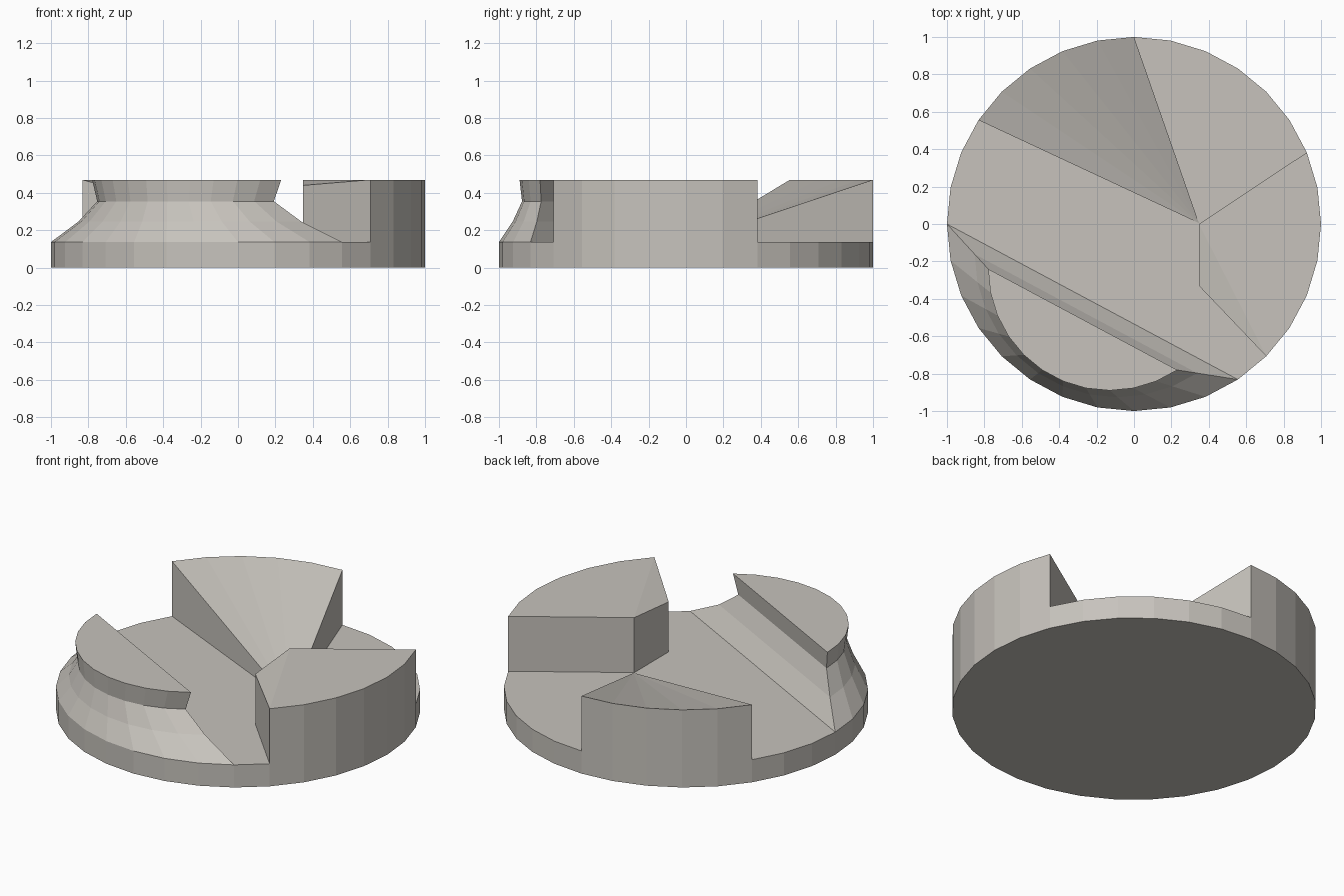
import bpy, bmesh, math

cube = bpy.data.objects.get("Cube")
if cube:
    bpy.data.objects.remove(cube, do_unlink=True)

SIDES = 32
BASE, TOP = 0.137, 0.47      # height of the disc and of the raised parts

stone = bpy.data.materials.new("warm_grey")
stone.use_nodes = True
stone.diffuse_color = (0.57, 0.545, 0.505, 1)
stone.node_tree.nodes["Principled BSDF"].inputs["Base Color"].default_value = stone.diffuse_color


def arc(first, last):
    """Points on the unit rim, counted in sides from +x."""
    step = math.tau / SIDES
    return [(math.cos(i * step), math.sin(i * step)) for i in range(first, last + 1)]


def finish(name, bm):
    bmesh.ops.recalc_face_normals(bm, faces=bm.faces)
    mesh = bpy.data.meshes.new(name)
    bm.to_mesh(mesh)
    bm.free()
    mesh.materials.append(stone)
    obj = bpy.data.objects.new(name, mesh)
    bpy.context.collection.objects.link(obj)


def loft(name, rings, cap=True):
    """Skin a stack of matching rings and close both ends."""
    bm = bmesh.new()
    loops = [[bm.verts.new(p) for p in ring] for ring in rings]
    for low, high in zip(loops, loops[1:]):
        for i in range(len(low)):
            j = (i + 1) % len(low)
            bm.faces.new((low[i], low[j], high[j], high[i]))
    bm.faces.new(loops[0][::-1])
    if cap:
        bm.faces.new(loops[-1])
    else:  # fan from the first point, for a top that is not level
        for a, b in zip(loops[-1][1:], loops[-1][2:]):
            bm.faces.new((loops[-1][0], a, b))
    finish(name, bm)


def level(points, z):
    return [(x, y, z) for x, y in points]


# Round base
rim = arc(0, SIDES - 1)
loft("base_disc", [level(rim, 0), level(rim, BASE)])

# Tall block at the side, its inner corner slightly lowered
outline = [(0.347, 0.0), (0.347, -0.33)] + arc(-4, 2)
block_top = level(outline, TOP)
block_top[1] = (*outline[1], 0.44)
loft("side_block", [level(outline, BASE), block_top], cap=False)

# Waisted segment with a flared cap, shrunk towards one point
cx, cy = -0.371, -0.686
segment = arc(16, 27)
rings = []
for scale, z in [(1, BASE), (0.765, 0.247), (0.607, 0.355), (0.65, TOP)]:
    rings.append([(cx + (x - cx) * scale, cy + (y - cy) * scale, z) for x, y in segment])
loft("waisted_segment", rings)

# Ramp fanning up from the block's corner to the rear rim
bm = bmesh.new()
apex = bm.verts.new((0.347, 0.005, BASE))
low = [bm.verts.new((x, y, BASE)) for x, y in arc(8, 13)]
high = [bm.verts.new((x, y, TOP)) for x, y in arc(8, 13)]
for i in range(len(low) - 1):
    bm.faces.new((low[i], low[i + 1], high[i + 1], high[i]))
    bm.faces.new((apex, high[i], high[i + 1]))
for i in (0, -1):
    bm.faces.new((apex, low[i], high[i]))
bm.faces.new([apex] + low)
finish("rear_ramp", bm)
